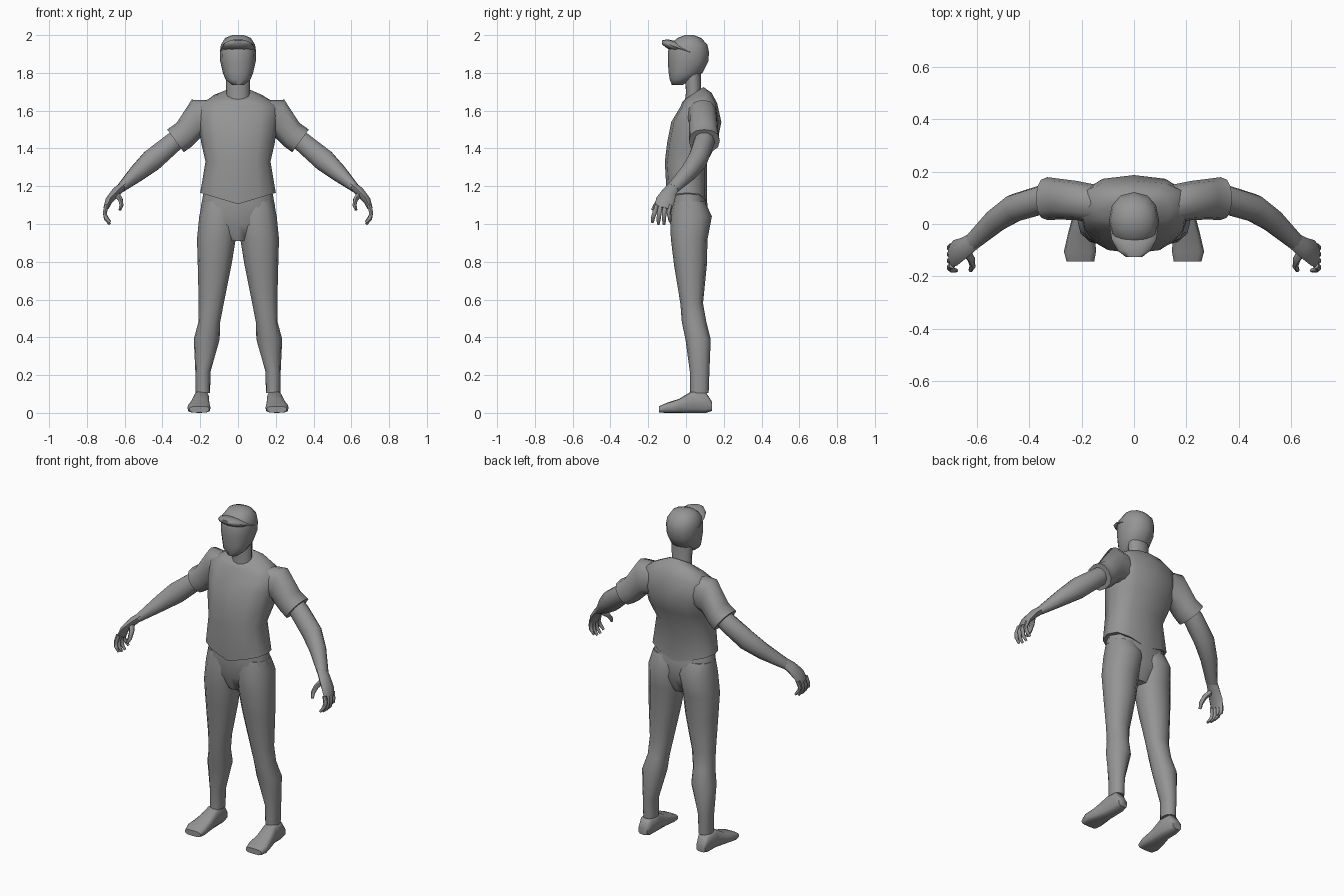
import bpy, bmesh, math
from mathutils import Vector

if "Cube" in bpy.data.objects:
    bpy.data.objects.remove(bpy.data.objects["Cube"])

grey = bpy.data.materials.new("plain_grey")
grey.use_nodes = True
GREY = (0.3, 0.3, 0.3, 1)
grey.diffuse_color = GREY
grey.node_tree.nodes["Principled BSDF"].inputs["Base Color"].default_value = GREY


def oval(c, u, v, n=12, e=1.0):
    """Ring of points round c with half axes u and v; e below 1 makes it boxier."""
    pts = []
    for i in range(n):
        a = 2 * math.pi * i / n
        s, t = math.cos(a), math.sin(a)
        s = math.copysign(abs(s) ** e, s) if abs(s) > 1e-6 else 0
        t = math.copysign(abs(t) ** e, t) if abs(t) > 1e-6 else 0
        pts.append(Vector(c) + Vector(u) * s + Vector(v) * t)
    return pts


def loft(name, rings, side=1):
    """Skin a list of rings into a closed smooth mesh."""
    bm = bmesh.new()
    loops = [[bm.verts.new((p.x * side, p.y, p.z)) for p in r] for r in rings]
    for a, b in zip(loops, loops[1:]):
        n = len(a)
        for i in range(n):
            bm.faces.new((a[i], a[(i + 1) % n], b[(i + 1) % n], b[i]))
    bm.faces.new(loops[0])
    bm.faces.new(loops[-1])
    bmesh.ops.recalc_face_normals(bm, faces=bm.faces)
    me = bpy.data.meshes.new(name)
    bm.to_mesh(me)
    bm.free()
    me.materials.append(grey)
    ob = bpy.data.objects.new(name, me)
    bpy.context.collection.objects.link(ob)
    bpy.ops.object.select_all(action="DESELECT")
    ob.select_set(True)
    bpy.context.view_layer.objects.active = ob
    bpy.ops.object.shade_smooth_by_angle(angle=math.radians(60))
    return ob


def flat(z, x0, x1, front, back, e=1.0, sag=0, tilt=0):
    """Level ring; sag drops its middle, tilt lifts its back."""
    cx, rx, cy, ry = (x0 + x1) / 2, (x1 - x0) / 2, (front + back) / 2, (back - front) / 2
    ring = oval((cx, cy, z), (rx, 0, 0), (0, ry, 0), 12, e)
    for p in ring:
        p.z += tilt * (p.y - cy) / ry - sag * (1 - abs(p.x - cx) / rx)
    return ring


def upright(y, x0, x1, z0, z1, e=1.0):
    """Ring standing across the y axis."""
    return oval(((x0 + x1) / 2, y, (z0 + z1) / 2), ((x1 - x0) / 2, 0, 0),
                (0, 0, (z1 - z0) / 2), 12, e)


def tube(name, path, side, n=8):
    """Limb along (x, y, z, width, thickness) points."""
    pts = [Vector(p[:3]) for p in path]
    rings = []
    for i, p in enumerate(path):
        d = (pts[min(i + 1, len(pts) - 1)] - pts[max(i - 1, 0)]).normalized()
        v = d.cross(Vector((0, 1, 0))).normalized()
        rings.append(oval(pts[i], v.cross(d) * p[3], v * p[4], n))
    return loft(name, rings, side)


# Head, with the crown of the cap
loft("head", [flat(z, -r, r, f, b, 0.9) for z, r, f, b in (
    (1.735, .03, -.075, -.02), (1.765, .066, -.086, .03), (1.8, .08, -.092, .088),
    (1.86, .094, -.096, .118), (1.91, .096, -.096, .122), (1.95, .09, -.085, .113),
    (1.985, .068, -.045, .08), (2.0, .03, -.005, .04))])
loft("cap_brim", [upright(y, -r, r, a, b) for y, r, a, b in (
    (.02, .097, 1.89, 1.93), (-.06, .085, 1.91, 1.97),
    (-.1, .065, 1.93, 1.978), (-.127, .03, 1.95, 1.972))])
loft("neck", [flat(z, -r, r, f, b) for z, r, f, b in (
    (1.62, .065, -.01, .1), (1.7, .062, 0, .08), (1.82, .065, -.01, .08))])

# Shirt body
loft("shirt", [flat(z, -r, r, f, b, 0.8, s, t) for z, r, f, b, s, t in (
    (1.165, .2, -.1, .112, .06, 0), (1.33, .172, -.112, .112, 0, 0),
    (1.43, .195, -.1, .165, 0, 0), (1.54, .21, -.078, .187, 0, 0),
    (1.63, .215, -.03, .165, 0, .01), (1.67, .14, -.02, .135, 0, .025),
    (1.69, .068, -.012, .092, 0, .035))])

# Trousers
loft("hips", [flat(z, -r, r, f, b, 0.85) for z, r, f, b in (
    (1.18, .18, -.085, .095), (1.1, .195, -.086, .115),
    (1.0, .2, -.08, .115), (.91, .09, -.045, .075))])

for side, word in ((1, "left"), (-1, "right")):
    loft(word + "_leg", [flat(z, a, b, f, k, 0.9) for z, a, b, f, k in (
        (1.12, .0, .19, -.07, .1), (1.04, -.003, .205, -.085, .137),
        (.92, .012, .217, -.08, .114), (.78, .035, .213, -.063, .11),
        (.58, .075, .208, -.03, .09), (.48, .095, .21, -.022, .108),
        (.39, .097, .234, -.003, .131), (.22, .145, .226, .02, .124),
        (.105, .148, .224, .022, .12))], side)
    loft(word + "_foot", [upright(y, a, b, c, d, 0.6) for y, a, b, c, d in (
        (.137, .165, .225, .01, .06), (.105, .155, .232, 0, .11),
        (.03, .152, .235, 0, .115), (-.035, .15, .252, 0, .075),
        (-.105, .145, .268, 0, .052), (-.143, .152, .258, .002, .035))], side)

    # Sleeve: rings given by their upper and lower edge
    rings = []
    for x0, z0, x1, z1, y, d in ((.15, 1.655, .14, 1.47, .075, .075),
                                 (.245, 1.658, .195, 1.46, .09, .075),
                                 (.325, 1.535, .245, 1.41, .095, .078),
                                 (.375, 1.5, .287, 1.38, .097, .082)):
        top, low = Vector((x0, y, z0)), Vector((x1, y, z1))
        rings.append(oval((top + low) / 2, (top - low) / 2, (0, d, 0), 12, 0.85))
    loft(word + "_sleeve", rings, side)

    # Bare arm and hand
    tube(word + "_arm", [
        (.3, .1, 1.47, .05, .05), (.345, .095, 1.43, .056, .055),
        (.455, .062, 1.338, .054, .062), (.53, .012, 1.272, .046, .048),
        (.62, -.07, 1.19, .036, .024)], side, 10)
    tube(word + "_palm", [
        (.605, -.06, 1.205, .034, .022), (.645, -.088, 1.17, .04, .024),
        (.683, -.11, 1.125, .05, .02), (.698, -.122, 1.085, .046, .014)], side)
    for i, finger in enumerate(("index", "middle", "ring", "little")):
        y = -.158 + .025 * i
        drop = (.01, 0, 0, .015)[i]
        tube(f"{word}_{finger}_finger", [
            (.695, y, 1.1, .013, .013), (.705, y - .008, 1.06, .012, .012),
            (.7, y - .016 + .004 * i, 1.025 + drop, .011, .011),
            (.678, y - .02 + .006 * i, .998 + drop, .007, .007)], side, 6)
    tube(word + "_thumb", [
        (.645, -.1, 1.16, .02, .018), (.622, -.135, 1.13, .016, .014),
        (.617, -.16, 1.1, .013, .012), (.625, -.178, 1.075, .008, .008)], side, 6)
